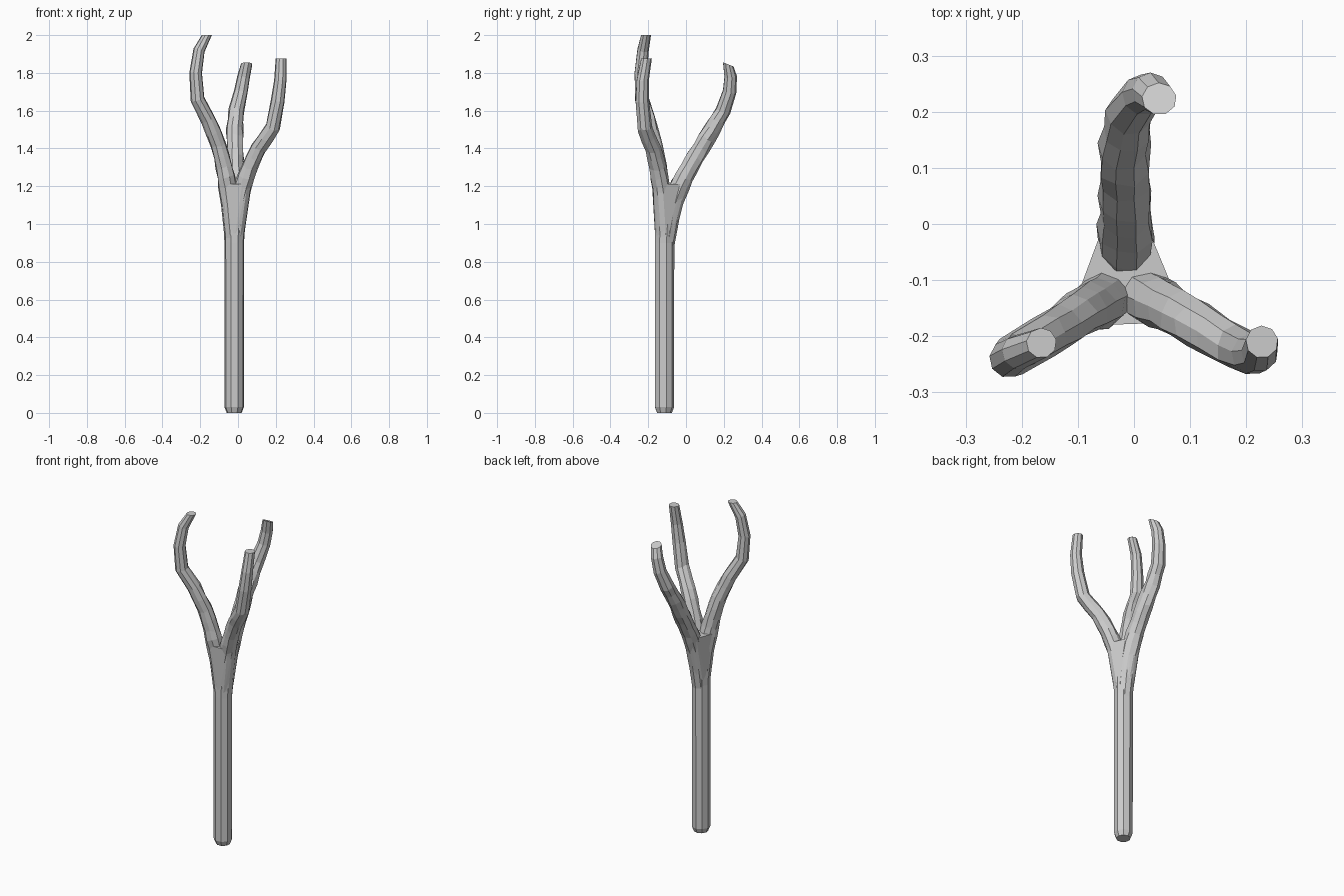
import bpy, bmesh, math, random
from mathutils import Vector

if "Cube" in bpy.data.objects:
    bpy.data.objects.remove(bpy.data.objects["Cube"])

random.seed(4)
SIDES = 9


def ring_points(center, normal, radius, rough=0.0, sides=SIDES):
    """Polygon ring around center, perpendicular to normal."""
    n = normal.normalized()
    u = Vector((0, 1, 0)).cross(n).normalized()
    v = n.cross(u)
    pts = []
    for i in range(sides):
        a = math.tau * (i + 0.3) / sides
        r = radius * (1 + random.uniform(-rough, rough))
        slide = n * radius * random.uniform(-rough, rough) * 2
        pts.append(center + (u * math.cos(a) + v * math.sin(a)) * r + slide)
    return pts


def make_object(name, bm):
    bmesh.ops.recalc_face_normals(bm, faces=bm.faces[:])
    mesh = bpy.data.meshes.new(name)
    bm.to_mesh(mesh)
    bm.free()
    obj = bpy.data.objects.new(name, mesh)
    bpy.context.collection.objects.link(obj)
    return obj


def tube(name, path, end_normal=(0, 0, 1), gnarl=None):
    """Faceted tube through (x, y, z, radius) points; gnarl = rough z range."""
    pts = []
    for p, q in zip(path, path[1:] + [None]):
        pts.append(Vector(p))
        if q and gnarl and gnarl[0] <= p[2] and q[2] <= gnarl[1]:
            pts.append((Vector(p) + Vector(q)) / 2)
    bm = bmesh.new()
    rings = []
    for i, p in enumerate(pts):
        if i == len(pts) - 1:
            d = Vector(end_normal)
        elif i == 0:
            d = Vector((0, 0, 1))
        else:
            d = ((pts[i + 1] - p).xyz.normalized()
                 + (p - pts[i - 1]).xyz.normalized())
        rough = 0.09 if gnarl and gnarl[0] < p.z < gnarl[1] else 0
        rings.append([bm.verts.new(c) for c in ring_points(p.xyz, d, p.w, rough)])
    for a, b in zip(rings, rings[1:]):
        for i in range(SIDES):
            j = (i + 1) % SIDES
            bm.faces.new((a[i], a[j], b[j], b[i]))
    bm.faces.new(rings[0])
    bm.faces.new(rings[-1])
    return make_object(name, bm)


# straight trunk with a chamfered foot
trunk = tube("branching_stick", [
    (-.02, -.115, 0, .040), (-.02, -.115, .03, .052),
    (-.02, -.115, .9, .053), (-.018, -.11, 1.0, .057)])

# three curving prongs
left_path = [
    (-.021, -.116, .88, .046), (-.040, -.125, 1.1, .050), (-.054, -.134, 1.2, .050),
    (-.074, -.147, 1.3, .044), (-.105, -.167, 1.42, .040), (-.155, -.200, 1.55, .040),
    (-.214, -.233, 1.66, .038), (-.224, -.240, 1.8, .034), (-.206, -.228, 1.92, .031),
    (-.165, -.212, 2.0, .027)]
right_path = [
    (-.015, -.115, .87, .042), (.003, -.122, 1.1, .049), (.028, -.132, 1.2, .049),
    (.059, -.150, 1.3, .044), (.108, -.175, 1.4, .041), (.182, -.220, 1.51, .039),
    (.210, -.232, 1.65, .037), (.224, -.230, 1.76, .033), (.228, -.210, 1.875, .029)]
back_path = [
    (-.02, -.110, .86, .044), (-.016, -.072, 1.1, .050), (-.015, -.035, 1.2, .052),
    (-.015, .018, 1.3, .048), (-.016, .076, 1.4, .046), (-.018, .138, 1.5, .046),
    (-.008, .196, 1.6, .041), (.015, .230, 1.7, .037), (.030, .236, 1.78, .034),
    (.045, .223, 1.845, .031)]
parts = [
    tube("left_prong", left_path, gnarl=(1.2, 1.6)),
    tube("right_prong", right_path, gnarl=(1.2, 1.55)),
    tube("back_prong", back_path, (0, .4, 1), gnarl=(1.2, 1.65))]

# flared fork that fills the webs between the prongs
bm = bmesh.new()
up = Vector((0, 0, 1))
for c in ring_points(Vector((-.02, -.113, .91)), up, .049, sides=11):
    bm.verts.new(c)
for x, y, z, r in (left_path[2], right_path[2], back_path[2]):
    for c in ring_points(Vector((x, y, z + .013)), up, r * .93, sides=10):
        bm.verts.new(c)
hull = bmesh.ops.convex_hull(bm, input=bm.verts[:])
loose = [g for g in hull["geom_interior"] if isinstance(g, bmesh.types.BMVert)]
bmesh.ops.delete(bm, geom=loose, context='VERTS')
parts.append(make_object("fork", bm))

# weld everything into one solid
bpy.context.view_layer.objects.active = trunk
for part in parts:
    mod = trunk.modifiers.new("union", 'BOOLEAN')
    mod.operation = 'UNION'
    mod.solver = 'EXACT'
    mod.object = part
    bpy.ops.object.modifier_apply(modifier=mod.name)
    bpy.data.objects.remove(part)
